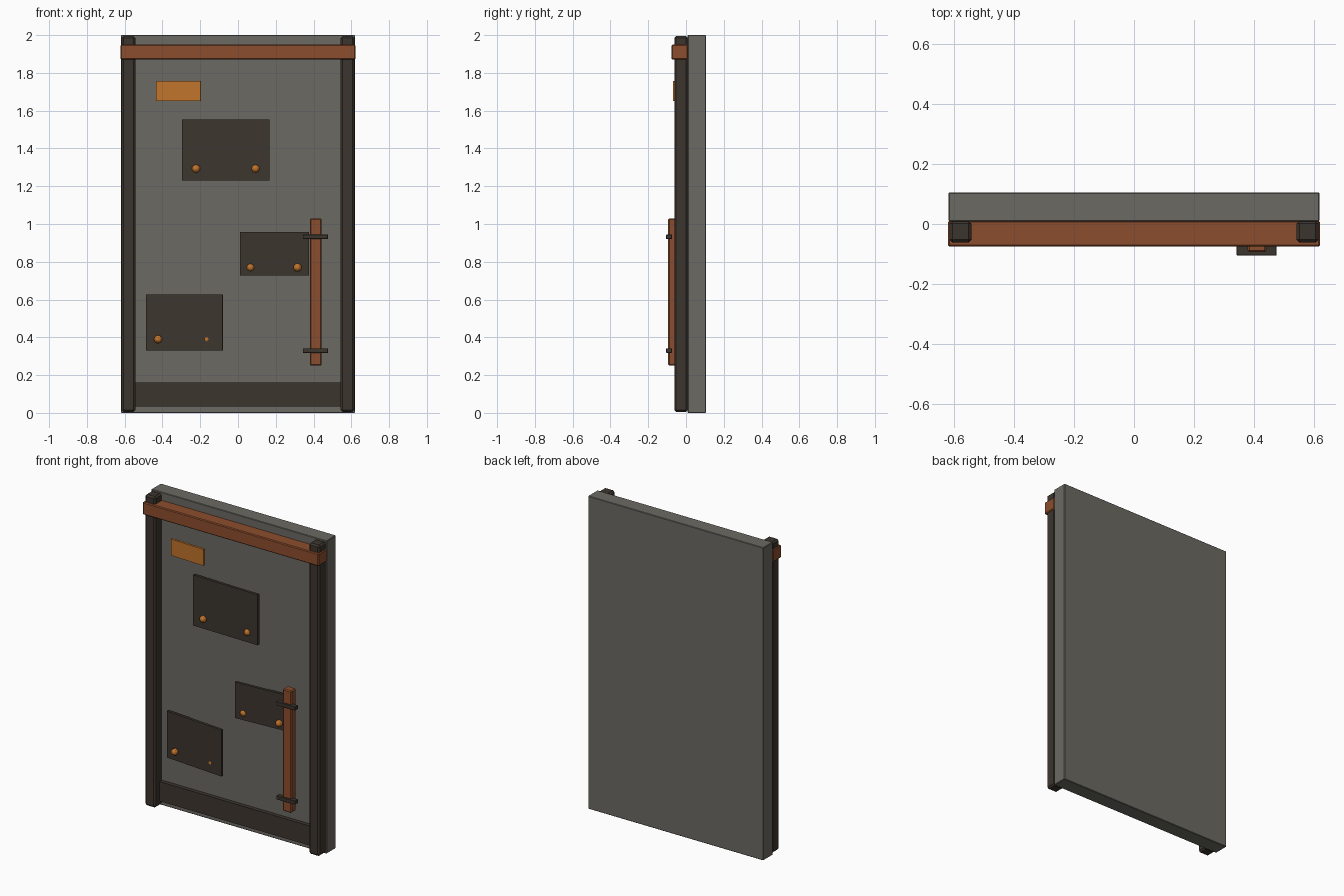
import bpy, math

cube = bpy.data.objects.get("Cube")
if cube:
    bpy.data.objects.remove(cube, do_unlink=True)


def material(name, rgb):
    m = bpy.data.materials.new(name)
    m.use_nodes = True
    m.diffuse_color = (*rgb, 1)
    m.node_tree.nodes["Principled BSDF"].inputs["Base Color"].default_value = (*rgb, 1)
    return m


grey = material("weathered grey", (0.15, 0.143, 0.125))
dark = material("dark iron", (0.046, 0.036, 0.028))
rust = material("rusty brown", (0.26, 0.075, 0.026))
orange = material("orange", (0.53, 0.175, 0.025))


def box(name, x, y, z, mat, bevel=0, turn=0):
    """Box from (min, max) ranges, optionally bevelled and turned about z."""
    lo, hi = zip(x, y, z)
    bpy.ops.mesh.primitive_cube_add(size=1, location=[(a + b) / 2 for a, b in zip(lo, hi)])
    ob = bpy.context.object
    ob.name = name
    ob.scale = [b - a for a, b in zip(lo, hi)]
    bpy.ops.object.transform_apply(location=False, rotation=False, scale=True)
    ob.rotation_euler.z = turn
    ob.data.materials.append(mat)
    if bevel:
        mod = ob.modifiers.new("Bevel", "BEVEL")
        mod.width = bevel
        mod.segments = 1
    return ob


def rivet(name, x, z, tip=-0.055):
    bpy.ops.mesh.primitive_uv_sphere_add(segments=10, ring_count=6, radius=0.022,
                                         location=(x, tip + 0.02, z),
                                         rotation=(math.pi / 2, 0, 0))
    ob = bpy.context.object
    ob.name = name
    ob.data.materials.append(orange)


# Door slab and its frame
box("door_slab", (-0.62, 0.62), (0.009, 0.105), (0, 2), grey, 0.003)
for side, s in (("left", 1), ("right", -1)):
    xs = sorted((s * 0.543, s * 0.617))
    box(side + "_post", xs, (-0.062, 0.011), (0.006, 1.994), dark, 0.01)
box("top_beam", (-0.622, 0.622), (-0.076, 0.011), (1.87, 1.95), rust, 0.005)
box("kick_plate", (-0.55, 0.55), (-0.016, 0.011), (0.035, 0.16), dark)

# Slightly crooked patch plates with rivets
box("upper_patch", (-0.297, 0.167), (-0.035, -0.018), (1.23, 1.553), dark, turn=-0.02)
box("middle_patch", (0.01, 0.375), (-0.036, -0.019), (0.727, 0.957), dark, turn=0.06)
box("lower_patch", (-0.488, -0.08), (-0.036, -0.019), (0.33, 0.627), dark, turn=-0.08)
for i, (x, z) in enumerate([(-0.222, 1.293), (0.093, 1.293), (0.066, 0.77),
                            (0.315, 0.77), (-0.423, 0.39)]):
    rivet(f"rivet_{i + 1}", x, z)
rivet("sunken_rivet", -0.165, 0.39, -0.0465)

# Sign plate
box("sign_plate", (-0.434, -0.197), (-0.064, -0.05), (1.652, 1.757), orange, turn=-0.04)

# Pull handle with two clamps
box("handle_bar", (0.38, 0.442), (-0.094, -0.042), (0.25, 1.03), rust, 0.006)
for name, z in (("lower", 0.33), ("upper", 0.932)):
    box(name + "_handle_clamp", (0.343, 0.477), (-0.105, -0.074),
        (z - 0.012, z + 0.012), dark, 0.002)
